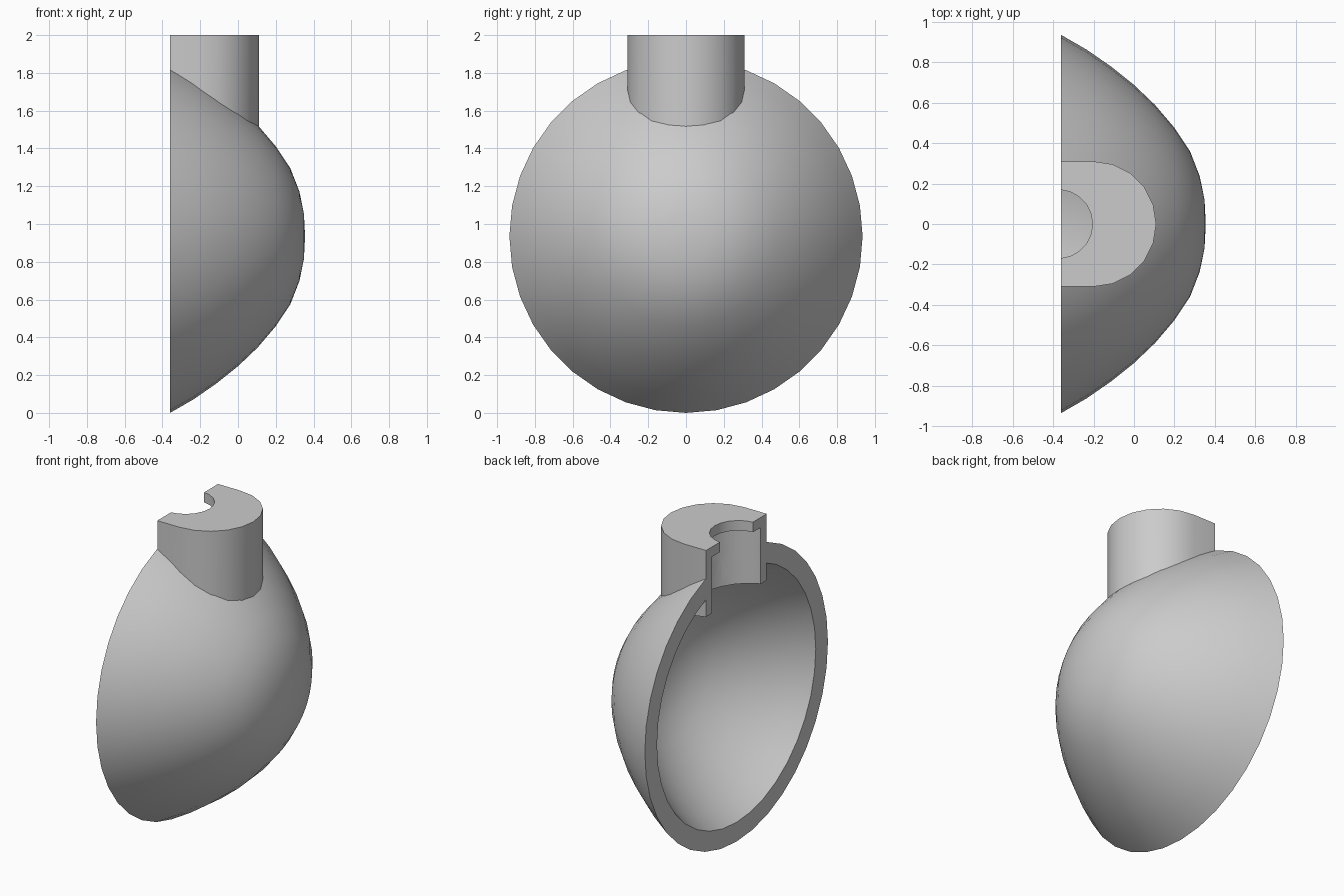
import bpy
import bmesh
import math

if "Cube" in bpy.data.objects:
    bpy.data.objects.remove(bpy.data.objects["Cube"])

CUT_X = -0.36      # flat open side
AXIS_Z = 0.935     # height of the shell's axis

grey = bpy.data.materials.new("light_grey")
grey.use_nodes = True
colour = (0.6, 0.6, 0.6, 1)
grey.diffuse_color = colour
grey.node_tree.nodes["Principled BSDF"].inputs["Base Color"].default_value = colour


def make_object(name, bm):
    bmesh.ops.recalc_face_normals(bm, faces=bm.faces)
    mesh = bpy.data.meshes.new(name)
    bm.to_mesh(mesh)
    bm.free()
    mesh.materials.append(grey)
    obj = bpy.data.objects.new(name, mesh)
    bpy.context.collection.objects.link(obj)
    return obj


def lathe_x(name, profile, steps):
    """Spin an (x, radius) profile around the shell's axis."""
    bm = bmesh.new()
    verts = [bm.verts.new((x, 0, AXIS_Z + r)) for x, r in profile]
    edges = [bm.edges.new(pair) for pair in zip(verts, verts[1:])]
    bmesh.ops.spin(bm, geom=verts + edges, cent=(0, 0, AXIS_Z), axis=(1, 0, 0),
                   angle=math.tau, steps=steps, use_duplicate=False)
    bmesh.ops.remove_doubles(bm, verts=bm.verts, dist=0.0005)
    return make_object(name, bm)


def prism(name, outline, low, high, slope=0):
    """Raise a flat outline to a height; the bottom may fall away towards +x."""
    bm = bmesh.new()
    base = bm.faces.new([bm.verts.new((x, y, low - slope * (x - CUT_X))) for x, y in outline])
    top = bmesh.ops.extrude_face_region(bm, geom=[base], use_keep_orig=True)["geom"]
    for v in top:
        if isinstance(v, bmesh.types.BMVert):
            v.co.z = high
    return make_object(name, bm)


def arc(cx, radius, steps, sweep):
    angles = [sweep * (2 * i / steps - 1) for i in range(steps + 1)]
    return [(cx + radius * math.cos(a), radius * math.sin(a)) for a in angles]


def cut(target, cutter):
    mod = target.modifiers.new("cut", "BOOLEAN")
    mod.operation = "DIFFERENCE"
    mod.solver = "EXACT"
    mod.object = cutter
    bpy.context.view_layer.objects.active = target
    bpy.ops.object.modifier_apply(modifier=mod.name)


# Shell: bulging outside, the same curve scaled down for the hollow, flat rim between
outer = [(0.355, 0), (0.349, 0.12), (0.325, 0.237), (0.277, 0.36), (0.2, 0.476),
         (0.105, 0.588), (0, 0.688), (-0.115, 0.78), (-0.235, 0.863), (CUT_X, 0.935)]
RIM_SCALE, DEPTH_SCALE = 0.867, 0.82
inner = [(CUT_X + (x - CUT_X) * DEPTH_SCALE, r * RIM_SCALE) for x, r in reversed(outer)]
shell = lathe_x("shell", outer + inner, 36)

# Neck: half-round collar with straight sides running to the open side
collar = [(CUT_X, -0.31)] + arc(-0.2, 0.31, 10, math.pi / 2) + [(CUT_X, 0.31)]
neck = prism("neck", collar, 1.57, 2, slope=0.15)

# Bore below the lip, and the narrower mouth through the lip
bore = prism("bore_cutter", arc(CUT_X, 0.25, 20, math.pi * 0.95), 1.45, 1.935)
mouth = prism("mouth_cutter", arc(CUT_X - 0.015, 0.17, 20, math.pi * 0.95), 1.9, 2.1)
cut(shell, bore)
cut(neck, bore)
cut(neck, mouth)
for cutter in (bore, mouth):
    bpy.data.objects.remove(cutter)

# Smooth curved surfaces, crisp rims
for obj in (shell, neck):
    bpy.ops.object.select_all(action="DESELECT")
    obj.select_set(True)
    bpy.context.view_layer.objects.active = obj
    bpy.ops.object.shade_smooth_by_angle(angle=math.radians(30))
